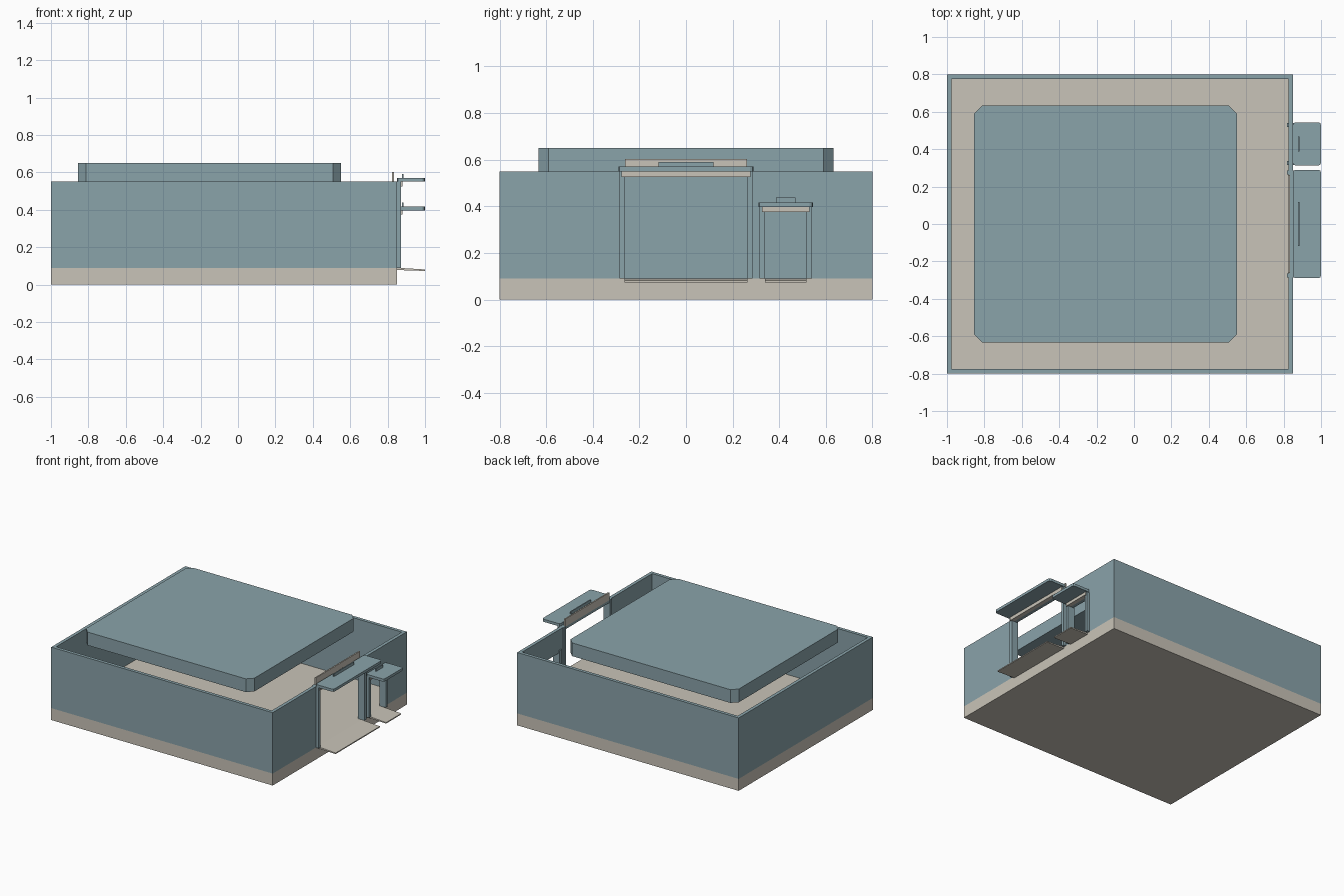
import bpy
import bmesh

cube = bpy.data.objects.get("Cube")
if cube:
    bpy.data.objects.remove(cube, do_unlink=True)


def material(name, rgb):
    m = bpy.data.materials.new(name)
    m.use_nodes = True
    m.diffuse_color = (*rgb, 1)
    m.node_tree.nodes["Principled BSDF"].inputs["Base Color"].default_value = (*rgb, 1)
    return m


BLUE = material("grey blue", (0.254, 0.366, 0.402))
BEIGE = material("warm beige", (0.584, 0.552, 0.479))


def finish(name, bm, mat):
    bmesh.ops.recalc_face_normals(bm, faces=bm.faces[:])
    mesh = bpy.data.meshes.new(name)
    bm.to_mesh(mesh)
    bm.free()
    mesh.materials.append(mat)
    obj = bpy.data.objects.new(name, mesh)
    bpy.context.collection.objects.link(obj)
    return obj


def box(name, x, y, z, mat, corner=0, segments=1, outer_only=False):
    """Box from (low, high) ranges, with optional cut vertical corners."""
    bm = bmesh.new()
    bmesh.ops.create_cube(bm, size=1)
    for v in bm.verts:
        v.co = [(r[0] + r[1]) / 2 + c * (r[1] - r[0]) for r, c in zip((x, y, z), v.co)]
    if corner:
        edges = [e for e in bm.edges
                 if abs(e.verts[0].co.z - e.verts[1].co.z) > 0.001
                 and (not outer_only or e.verts[0].co.x > x[1] - 0.001)]
        bmesh.ops.bevel(bm, geom=edges, offset=corner, segments=segments,
                        profile=0.5, affect='EDGES')
    return finish(name, bm, mat)


def prism(name, points, direction, mat):
    """Flat outline pushed along a direction."""
    bm = bmesh.new()
    face = bm.faces.new([bm.verts.new(p) for p in points])
    out = bmesh.ops.extrude_face_region(bm, geom=[face])
    moved = [g for g in out["geom"] if isinstance(g, bmesh.types.BMVert)]
    bmesh.ops.translate(bm, verts=moved, vec=direction)
    return finish(name, bm, mat)


LEFT, RIGHT, DEPTH, WALL = -1.0, 0.85, 0.80, 0.025
FLOOR, TOP = 0.09, 0.55

# Base and floating roof slab
box("base", (LEFT, RIGHT), (-DEPTH, DEPTH), (0, FLOOR), BEIGE)
box("roof_slab", (-0.855, 0.55), (-0.633, 0.633), (TOP, 0.65), BLUE, corner=0.042)

# Plain walls
box("back_wall", (LEFT, RIGHT), (DEPTH - WALL, DEPTH), (FLOOR, TOP), BLUE)
box("front_wall", (LEFT, RIGHT), (-DEPTH, WALL - DEPTH), (FLOOR, TOP), BLUE)
inner = DEPTH - WALL
box("side_wall", (LEFT, LEFT + WALL), (-inner, inner), (FLOOR, TOP), BLUE)

# Entrances: name, centre y, half opening, opening top, canopy top, half sign
doors = [("main", 0.0, 0.264, 0.525, 0.57, 0.118),
         ("small", 0.428, 0.09, 0.375, 0.417, 0.041)]

# Wall with both openings, drawn as one outline
outline = [(-inner, TOP), (-inner, FLOOR)]
for _, c, h, top, _, _ in doors:
    outline += [(c - h, FLOOR), (c - h, top), (c + h, top), (c + h, FLOOR)]
outline += [(inner, FLOOR), (inner, TOP)]
prism("entrance_wall", [(RIGHT - WALL, y, z) for y, z in outline], (WALL, 0, 0), BLUE)

for name, c, h, top, roof, sign in doors:
    under = roof - 0.02
    # Posts either side of the opening
    for label, s in (("left", 1), ("right", -1)):
        y = sorted((c + s * h, c + s * (h + 0.022)))
        box(f"{name}_{label}_post", (0.818, 0.872), y, (FLOOR, under), BLUE)
    # Lintel, canopy and upright plate
    box(f"{name}_lintel", (RIGHT, 0.88), (c - h - 0.012, c + h + 0.012), (top, under), BEIGE)
    box(f"{name}_canopy", (RIGHT, 1.0), (c - h - 0.026, c + h + 0.026), (under, roof),
        BLUE, corner=0.015, segments=2)
    box(f"{name}_canopy_plate", (0.876, 0.884), (c - sign, c + sign), (roof, roof + 0.021), BLUE)
    # Sloping threshold
    ramp = [(RIGHT, FLOOR), (1.0, 0.081), (1.0, 0.073), (RIGHT, 0.078)]
    prism(f"{name}_threshold", [(x, c - h, z) for x, z in ramp], (0, 2 * h, 0), BEIGE)

# Raised strip along the wall above the main entrance
box("main_header", (0.824, 0.834), (-0.262, 0.262), (0.545, 0.603), BEIGE)
